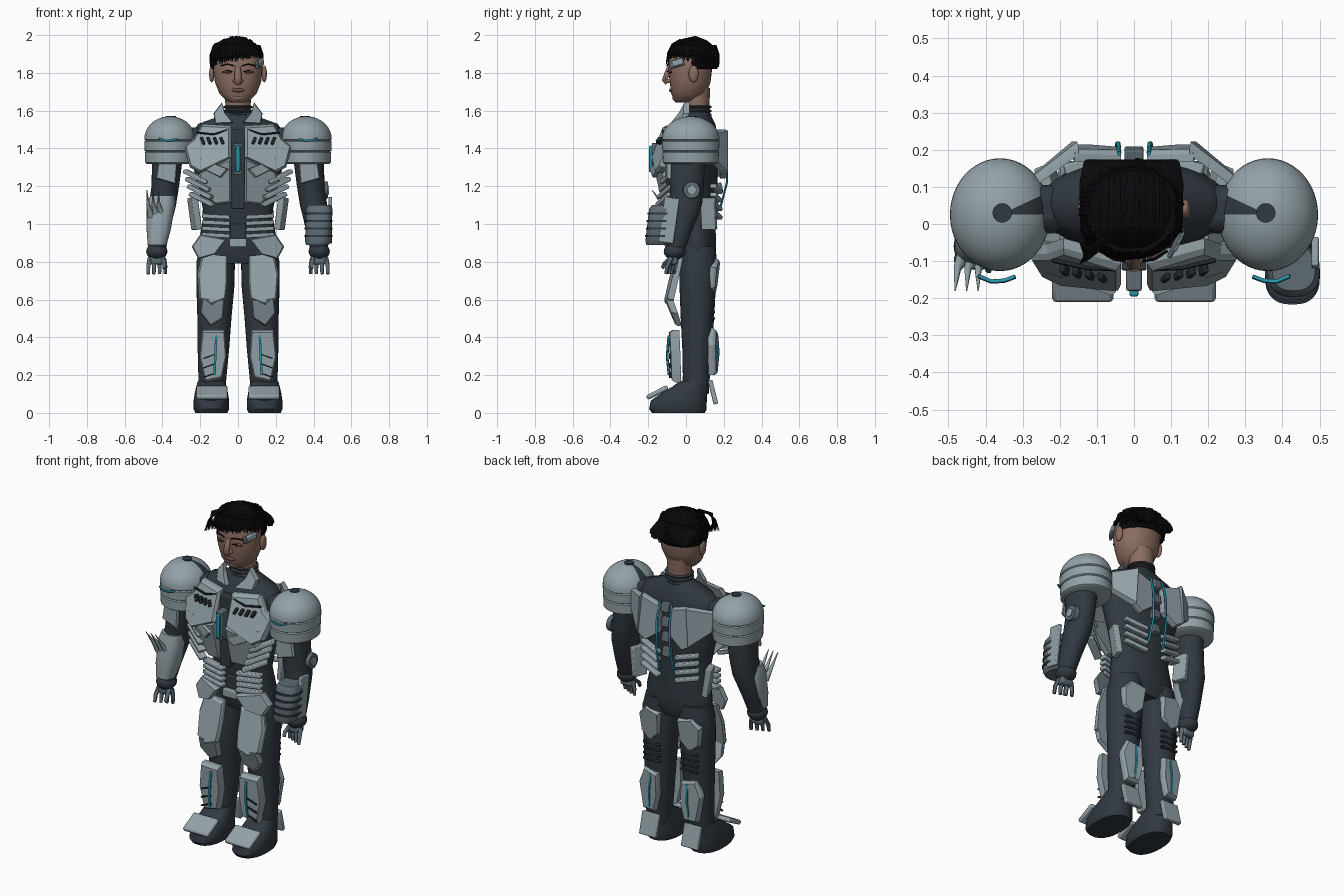
import bpy, bmesh, math, random
from mathutils import Matrix, Euler, Vector

random.seed(4)
cube = bpy.data.objects.get("Cube")
if cube:
    bpy.data.objects.remove(cube, do_unlink=True)


def material(name, r, g, b):
    m = bpy.data.materials.new(name)
    m.use_nodes = True
    m.diffuse_color = (r, g, b, 1)
    m.node_tree.nodes["Principled BSDF"].inputs["Base Color"].default_value = (r, g, b, 1)
    return m


armour = material("armour grey", .29, .36, .39)
suit = material("suit charcoal", .03, .04, .052)
metal = material("slate metal", .11, .145, .175)
black = material("vent black", .015, .02, .026)
teal = material("glow teal", .02, .3, .4)
skin = material("skin", .26, .155, .118)
lip = material("lip brown", .14, .075, .06)
hair = material("hair black", .003, .003, .004)


def finish(name, bm, mat, mirror=True, bevel=0, angle=40):
    """Turn a bmesh into a shaded object, mirrored across x when asked."""
    bmesh.ops.recalc_face_normals(bm, faces=bm.faces)
    mesh = bpy.data.meshes.new(name)
    bm.to_mesh(mesh)
    bm.free()
    ob = bpy.data.objects.new(name, mesh)
    bpy.context.collection.objects.link(ob)
    mesh.materials.append(mat)
    bpy.ops.object.select_all(action='DESELECT')
    ob.select_set(True)
    bpy.context.view_layer.objects.active = ob
    bpy.ops.object.shade_smooth_by_angle(angle=math.radians(angle))
    if bevel:
        mod = ob.modifiers.new("soft edges", 'BEVEL')
        mod.width, mod.segments = bevel, 2
    if mirror:
        ob.modifiers.new("other side", 'MIRROR').use_mirror_merge = False
    return ob


def skin_rings(bm, rings):
    """Bridge equal rings of points and cap both ends."""
    rows = [[bm.verts.new(p) for p in ring] for ring in rings]
    n = len(rows[0])
    for a, b in zip(rows, rows[1:]):
        for i in range(n):
            bm.faces.new((a[i], a[(i + 1) % n], b[(i + 1) % n], b[i]))
    bm.faces.new(rows[0])
    bm.faces.new(rows[-1])


def loft(name, sections, mat, mirror=True, square=1.0, angle=40, n=32):
    """Stack of rounded sections, each x, y, z, half width, half depth."""
    def side(v):
        return math.copysign(abs(v) ** square, v)
    turns = [i * math.tau / n for i in range(n)]
    bm = bmesh.new()
    skin_rings(bm, [[(x + rx * side(math.cos(t)), y + ry * side(math.sin(t)), z) for t in turns]
                    for x, y, z, rx, ry in sections])
    return finish(name, bm, mat, mirror, angle=angle)


def plate(name, outline, y, lean_x=0, lean_z=0, thick=.03, mat=armour, mirror=True, inset=.9):
    """Chamfered slab from an x-z outline; negative thickness faces backwards."""
    cx = sum(p[0] for p in outline) / len(outline)
    cz = sum(p[1] for p in outline) / len(outline)

    def ring(scale, depth):
        return [(cx + (x - cx) * scale, y + depth + lean_x * (x - cx) + lean_z * (z - cz),
                 cz + (z - cz) * scale) for x, z in outline]
    bm = bmesh.new()
    skin_rings(bm, [ring(1, thick), ring(1, thick * .4), ring(inset, 0)])
    return finish(name, bm, mat, mirror, angle=20)


def box(name, loc, size, rot=(0, 0, 0), mat=armour, mirror=True, bevel=.005):
    bm = bmesh.new()
    turn = Euler([math.radians(a) for a in rot])
    bmesh.ops.create_cube(bm, size=1, matrix=Matrix.LocRotScale(Vector(loc), turn, Vector(size)))
    return finish(name, bm, mat, mirror, bevel, 30)


def ball(name, loc, size, mat, mirror=True):
    bm = bmesh.new()
    bmesh.ops.create_uvsphere(bm, u_segments=24, v_segments=16, radius=1,
                              matrix=Matrix.LocRotScale(Vector(loc), None, Vector(size)))
    return finish(name, bm, mat, mirror, angle=60)


def tubes(name, paths, radius, mat, mirror=True, tip=1.0):
    """Round rods along point paths, tapering to the tip factor."""
    cu = bpy.data.curves.new(name + " path", 'CURVE')
    cu.dimensions, cu.bevel_depth, cu.bevel_resolution, cu.use_fill_caps = '3D', radius, 1, True
    for path in paths:
        sp = cu.splines.new('POLY')
        sp.points.add(len(path) - 1)
        for i, p in enumerate(path):
            sp.points[i].co = (*p, 1)
            sp.points[i].radius = 1 + (tip - 1) * i / (len(path) - 1)
    tmp = bpy.data.objects.new(name + " path", cu)
    bpy.context.collection.objects.link(tmp)
    mesh = bpy.data.meshes.new_from_object(tmp.evaluated_get(bpy.context.evaluated_depsgraph_get()))
    bm = bmesh.new()
    bm.from_mesh(mesh)
    bpy.data.objects.remove(tmp, do_unlink=True)
    return finish(name, bm, mat, mirror, angle=60)


# Undersuit body, arms, legs and boots
loft("torso", [(0, .06, .79, .17, .08), (0, .06, .84, .205, .1), (0, .06, .92, .205, .1), (0, .05, 1.05, .18, .1),
               (0, .05, 1.2, .21, .115), (0, .045, 1.35, .25, .125), (0, .05, 1.46, .26, .12),
               (0, .055, 1.53, .21, .1), (0, .06, 1.57, .1, .075), (0, .06, 1.6, .065, .062)], suit, False)
box("shoulder_yoke", (.27, .04, 1.45), (.18, .13, .12), mat=suit, bevel=.04)
loft("arm", [(.36, .02, 1.48, .07, .08), (.375, 0, 1.33, .08, .1), (.385, .005, 1.2, .073, .09),
             (.4, 0, 1.1, .072, .085), (.42, -.035, .96, .058, .065), (.43, -.06, .85, .045, .048)], suit)
loft("leg", [(.11, .065, .88, .09, .09), (.118, .065, .8, .102, .1), (.12, .062, .66, .1, .096), (.125, .06, .5, .09, .088),
             (.13, .06, .35, .084, .08), (.135, .055, .2, .075, .072), (.14, .05, .1, .07, .07)], suit)
loft("boot", [(.141, -.04, 0, .085, .14), (.141, -.043, .02, .094, .152), (.141, -.038, .065, .094, .148),
              (.141, -.01, .105, .088, .12), (.141, .02, .14, .08, .09), (.14, .04, .17, .072, .07)], suit, square=.85)
for i in range(4):
    z = 1.548 + i * .021
    loft("collar_ring", [(0, .06, z, .068, .068), (0, .06, z + .005, .078, .075),
                         (0, .06, z + .012, .078, .075), (0, .06, z + .017, .068, .068)], suit, False)

# Hands
ball("cuff", (.43, -.06, .855), (.056, .058, .045), suit)
box("palm", (.43, -.068, .81), (.075, .05, .05), mat=metal, bevel=.012)
tubes("fingers", [[(.43 + k * .024, -.07 - k * .004, .82), (.43 + k * .03, -.08 - k * .012, .775),
                   (.43 + k * .03, -.085 - k * .014, .735)] for k in (-1.5, -.5, .5, 1.5)], .014, metal, tip=.65)
tubes("thumb", [[(.4, -.08, .82), (.39, -.115, .79), (.392, -.125, .765)]], .013, metal, tip=.7)

# Head and face
loft("neck", [(0, .06, 1.58, .064, .062), (0, .062, 1.72, .072, .066)], skin, False)
loft("head", [(0, -.015, 1.642, .035, .04), (0, -.002, 1.655, .065, .062), (0, .014, 1.69, .098, .092),
              (0, .022, 1.75, .122, .108), (0, .022, 1.81, .13, .115), (0, .025, 1.87, .13, .117),
              (0, .03, 1.93, .11, .105), (0, .035, 1.97, .06, .06)], skin, False, .92, 80)
ball("ear", (.139, .04, 1.795), (.014, .026, .045), skin)
tubes("nose", [[(0, -.086, 1.83), (0, -.098, 1.8), (0, -.112, 1.765), (0, -.096, 1.75)]], .016, skin, False, 1.3)
ball("nostril", (.015, -.094, 1.757), (.013, .014, .01), skin)
ball("mouth", (0, -.077, 1.708), (.034, .013, .011), lip, False)
ball("chin", (0, -.048, 1.668), (.035, .025, .02), skin, False)
tubes("brow", [[(.022, -.1, 1.838), (.055, -.095, 1.846), (.09, -.072, 1.838)]], .004, hair)
ball("eye_shade", (.052, -.082, 1.806), (.026, .012, .009), lip)
tubes("eyelash", [[(.03, -.098, 1.806), (.055, -.096, 1.811), (.082, -.077, 1.803)]], .003, hair)
box("temple_device", (.113, -.05, 1.85), (.014, .085, .04), (15, 0, -25), metal, False)
box("temple_cover", (.12, -.045, 1.855), (.014, .06, .032), (15, 0, -25), armour, False)

# Hair cap with side strands and long strands combed from back to front
bm = bmesh.new()
bmesh.ops.create_uvsphere(bm, u_segments=40, v_segments=24, radius=1, matrix=Matrix.LocRotScale(
    Vector((-.007, .04, 1.855)), None, Vector((.138, .13, .135))))
face = [f for f in bm.faces if f.calc_center_median().z < (1.88 if f.calc_center_median().y < 0 else 1.82)]
bmesh.ops.delete(bm, geom=face, context='FACES')
finish("hair_cap", bm, hair, False, angle=70).modifiers.new("thickness", 'SOLIDIFY').thickness = .012
strands = []
for i in range(120):
    a = math.tau * i / 120
    front = max(0, -math.sin(a))
    c, s = math.cos(a) * random.uniform(.94, 1.03), math.sin(a) * random.uniform(.94, 1.03)
    drop = 1.83 + .03 * front + random.uniform(0, .025) + .02 * front * c
    strands.append([(c * .115 - .007, .04 + s * .11, 1.945),
                    (c * .135 - .007, .04 + s * .13, 1.895), (c * .138 - .007, .04 + s * .133, drop)])
for i in range(60):
    u = (i + .5) / 30 - 1
    x, arch = u * .135 - .007, math.sqrt(1 - u * u * .9)
    lift = 1.855 + .133 * arch + random.uniform(-.006, .004)
    strands.append([(x * .9, .165, 1.835 + random.uniform(0, .03)), (x * .92, .158, 1.86 + .06 * arch),
                    (x, .11, lift - .025), (x, .05, lift), (x, -.02, lift - .015),
                    (x, .02 - .095 * arch, 1.87 + .065 * arch),
                    (x - .006, .02 - .115 * arch, 1.86 + random.uniform(0, .025) + .12 * max(0, u) * arch * .2)])
for i in range(8):
    strands.append([(-.06, -.03, 1.97), (-.1 - i * .003, -.07, 1.95),
                    (-.128 - i * .002, -.095 + i * .006, 1.905), (-.145 + i * .005, -.105 + i * .008, 1.845)])
tubes("hair_strands", strands, .01, hair, False, .25)

# Shoulder domes with two stacked bands and an open slot on top
layers = [(1.318, .9), (1.325, .97), (1.378, .98), (1.383, .94), (1.388, .99), (1.438, 1), (1.443, .96), (1.448, 1)]
layers += [(1.45 + .12 * math.sin(t * math.pi / 24), math.cos(t * math.pi / 24)) for t in range(1, 12)]
dome = loft("shoulder_dome", [(.361, .025, z, .135 * r, .152 * r) for z, r in layers], armour, n=48)
dome.data.materials.append(suit)
for f in dome.data.polygons:
    bearing = math.degrees(math.atan2(f.center.y - .025, .361 - f.center.x))
    f.material_index = int(f.center.z > 1.46 and 0 < bearing < 28)
loft("dome_socket", [(.355, .03, z, .026, .026) for z in (1.56, 1.573)], suit)
tubes("shoulder_glow", [[(.32, -.142, 1.45), (.35, -.153, 1.443), (.385, -.155, 1.443), (.42, -.14, 1.452)]], .006, teal)

# Chest, collar and abdomen armour
plate("collar_flap", [(.025, 1.535), (.07, 1.59), (.085, 1.645), (.13, 1.585), (.12, 1.53)], -.035, .45, .35)
plate("chest_plate", [(.035, 1.52), (.19, 1.53), (.235, 1.45), (.285, 1.41), (.255, 1.3), (.2, 1.27), (.035, 1.35)],
      -.128, .25, .33, .045)
plate("chest_lower_plate", [(.035, 1.35), (.2, 1.28), (.225, 1.21), (.12, 1.1), (.035, 1.11)], -.13, .22, -.22, .045)
plate("chest_flange", [(.05, 1.29), (.2, 1.35), (.25, 1.36), (.2, 1.3), (.09, 1.245)], -.158, .32, 0, .02)
for i in range(4):
    box("chest_vent", (.085 + i * .034, -.14 + i * .006, 1.44), (.016, .03, .04), (-18, 22, 0), black)
    box("rib_bar", (.19 + .01 * i, -.11 + .008 * i, 1.13 + i * .04), (.15, .045, .022), (0, -24, 28))
    box("ab_bar", (.115, -.056, .94 + i * .033), (.15, .04, .022), (0, -3, 12))
    box("spine_block", (0, .185 - .004 * i, 1.46 - i * .09), (.05, .04, .055), (12, 0, 0), metal, False)
    box("back_rib", (.12, .16, 1.05 + i * .045), (.14, .035, .022), (0, -14, -14))
    box("knee_back_rib", (.125, .143, .5 + i * .033), (.11, .022, .014), mat=black)
tubes("chest_cable", [[(.05, -.122, 1.5), (.13, -.118, 1.475), (.22, -.098, 1.485)]], .006, black)
box("sternum_strip", (0, -.1, 1.29), (.068, .05, .42), mat=suit, mirror=False)
box("core_frame", (0, -.15, 1.345), (.042, .06, .17), mat=metal, mirror=False)
box("core_glow", (0, -.185, 1.345), (.024, .02, .14), mat=teal, mirror=False)
box("side_slab", (.23, .12, 1.055), (.035, .08, .17), (0, 8, -20))
box("belt", (0, -.035, .95), (.08, .05, .1), mat=suit, mirror=False)
box("buckle", (0, -.065, .9), (.09, .04, .045), mirror=False)
plate("hip_guard", [(.06, .92), (.2, .945), (.245, .88), (.21, .815), (.12, .84)], -.085, .35, .1, .04)

# Back armour, an inner slab and an outer wing on each side
plate("back_plate", [(.035, 1.46), (.16, 1.5), (.17, 1.27), (.12, 1.24), (.04, 1.3)], .208, .04, -.05, -.035, inset=.95)
plate("back_wing", [(.15, 1.5), (.275, 1.47), (.27, 1.36), (.165, 1.27)], .178, -.75, -.05, -.035, inset=.95)
tubes("back_glow", [[(.04, .19, 1.49), (.042, .217, 1.38), (.045, .217, 1.22), (.05, .18, 1.08)]], .006, teal)

# Leg armour
plate("thigh_plate", [(.055, .83), (.19, .845), (.215, .74), (.205, .6), (.14, .57), (.065, .6), (.055, .7)],
      -.085, .1, .22, .035)
plate("knee_plate", [(.07, .6), (.19, .61), (.2, .53), (.145, .46), (.08, .5)], -.085, .05, -.35, .035)
plate("shin_plate", [(.07, .44), (.19, .44), (.205, .3), (.175, .16), (.085, .18), (.06, .3)], -.083, .05, -.04, .05)
plate("calf_plate", [(.08, .43), (.17, .45), (.205, .36), (.175, .2), (.1, .2), (.075, .3)], .163, -.1, 0, -.04)
plate("thigh_back_plate", [(.06, .8), (.15, .82), (.2, .77), (.19, .66), (.13, .61), (.07, .67)], .165, -.1, .1, -.035)
tubes("shin_glow", [[(.115, -.091, .41), (.12, -.1, .3), (.125, -.09, .2)]], .007, teal)
tubes("calf_glow", [[(.12, .164, .42), (.125, .172, .32), (.13, .162, .22)]], .006, teal)
for z in (.2, .25, .3):
    box("shin_slit", (.15, -.084, z), (.07, .012, .007), (0, 20, 0), black, bevel=0)
box("toe_guard", (.138, -.152, .108), (.165, .125, .026), (27, 0, 0), bevel=.01)
box("heel_guard", (.138, .143, .11), (.11, .025, .13), (14, 0, 0))

# Arm armour, forearm blades on the right, gauntlet on the left
plate("upper_arm_plate", [(.32, 1.34), (.42, 1.34), (.435, 1.24), (.33, 1.21)], -.105, .1, 0, .02)
loft("right_forearm_guard", [(-.4, -.03, 1.15, .065, .065), (-.408, -.03, 1.1, .075, .078),
                             (-.42, -.055, .97, .064, .068), (-.428, -.07, .89, .05, .05)], armour, False, .8)
tubes("forearm_blades", [[(-.4 - i * .03, -.09, 1.04), (-.42 - i * .028, -.12, 1.1), (-.42 - i * .031, -.18, 1.18)]
                         for i in range(3)], .02, armour, False, .08)
loft("gauntlet", [(.42, -.145, .89, .06, .065), (.425, -.14, .91, .07, .075), (.43, -.125, 1.08, .07, .07),
                  (.43, -.12, 1.1, .058, .06)], metal, False, .8)
for i in range(4):
    z = .93 + i * .04
    loft("gauntlet_band", [(.427, -.14 + .004 * i, z + d, .074, .077) for d in (0, .012)], suit, False, .8)
box("gauntlet_shield", (.488, -.09, 1.02), (.02, .08, .24), (-8, 0, 0), mirror=False)
for reach, size, tone in ((.462, .048, metal), (.468, .026, armour)):
    bm = bmesh.new()
    bmesh.ops.create_cone(bm, cap_ends=True, segments=24, radius1=size, radius2=size * .9, depth=.03, matrix=Matrix.Translation(
        (reach, .03, 1.18)) @ Matrix.Rotation(math.pi / 2, 4, 'Y'))
    finish("elbow_disc", bm, tone, False)
